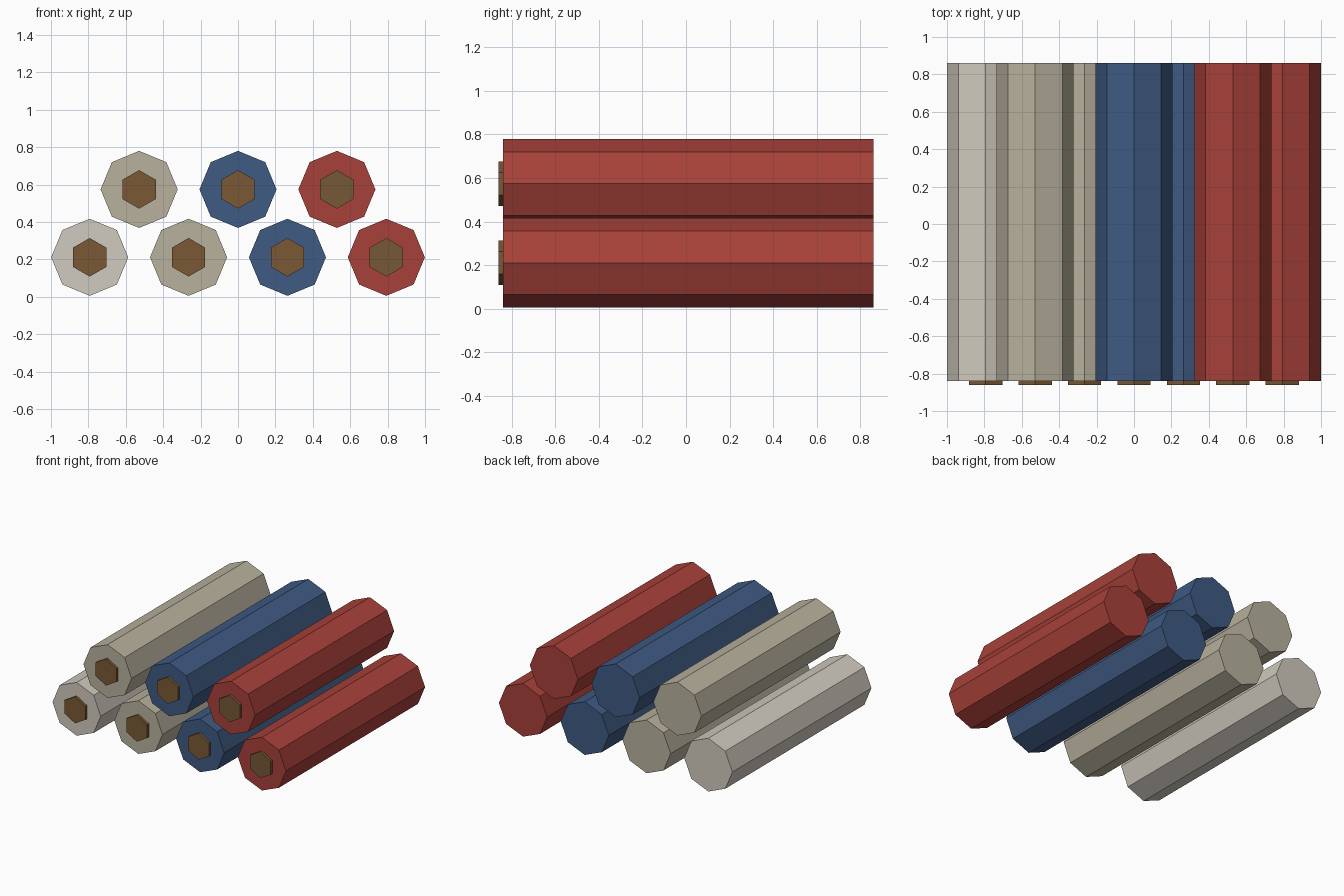
import bpy
from math import pi

if "Cube" in bpy.data.objects:
    bpy.data.objects.remove(bpy.data.objects["Cube"])


def material(name, rgb):
    # convert display colour (0-255) to linear
    m = bpy.data.materials.new(name)
    m.diffuse_color = [(c / 255) ** 2.2 for c in rgb] + [1]
    m.use_nodes = True
    m.node_tree.nodes["Principled BSDF"].inputs["Base Color"].default_value = m.diffuse_color
    return m


PALE = material("pale_cloth", (208, 202, 190))
BEIGE = material("beige_cloth", (183, 176, 156))
BLUE = material("blue_cloth", (65, 91, 130))
RED = material("red_cloth", (167, 67, 60))
WOOD = material("wood", (121, 89, 56))
WOOD_DULL = material("dull_wood", (116, 89, 57))


def prism(name, sides, radius, x, z, y0, y1, mat, turn=0.0):
    # flat-faced bar lying along y
    bpy.ops.mesh.primitive_cylinder_add(
        vertices=sides, radius=radius, depth=y1 - y0,
        location=(x, (y0 + y1) / 2, z), rotation=(pi / 2, turn, 0))
    ob = bpy.context.object
    ob.name = name
    bpy.ops.object.transform_apply(location=False, rotation=True, scale=True)
    ob.data.materials.append(mat)


PITCH = 0.5287
rows = [
    ("lower", 0.211, [PALE, BEIGE, BLUE, RED]),
    ("upper", 0.574, [BEIGE, BLUE, RED]),
]

# two stacked rows of cloth rolls, each with a wooden core showing in front
for row, z, mats in rows:
    for i, mat in enumerate(mats):
        x = (i - (len(mats) - 1) / 2) * PITCH
        prism(f"{row}_cloth_roll_{i + 1}", 8, 0.206, x, z, -0.84, 0.86, mat)
        core = WOOD_DULL if mat is RED else WOOD
        prism(f"{row}_roll_core_{i + 1}", 6, 0.103, x, z, -0.86, -0.82, core)
